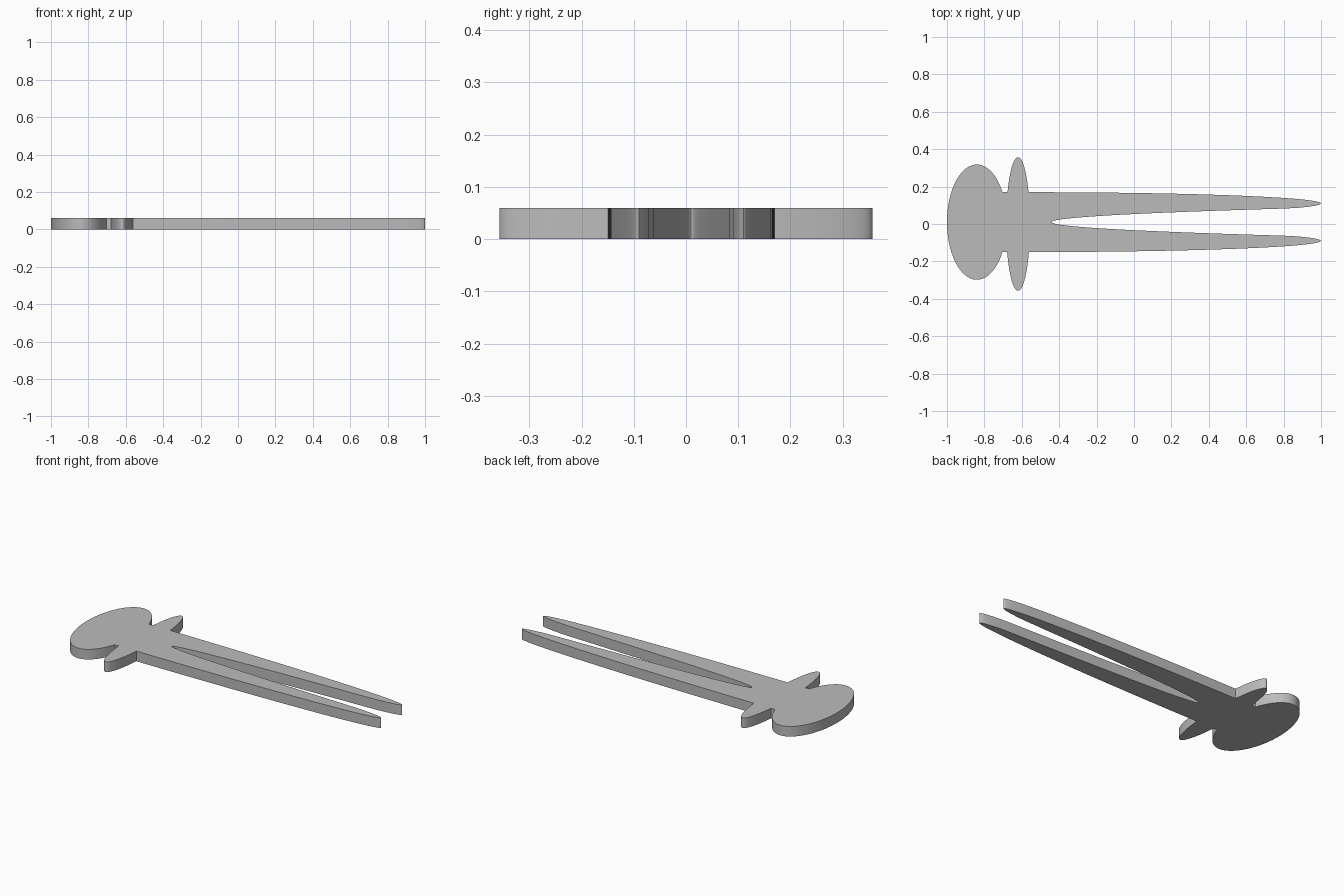
import bpy, bmesh
from math import sin, cos, asin, pi, sqrt

cube = bpy.data.objects.get("Cube")
if cube:
    bpy.data.objects.remove(cube, do_unlink=True)

THICK = 0.06
MID = 0.01       # centre line of the pin
HALF = 0.16      # half width of the body at the shoulders
SLOT = -0.44     # inner end of the slot
TIP = 0.1        # distance of each prong tip from the centre line


def arc(cx, cy, rx, ry, a, b, n):
    return [(cx + rx * cos(a + (b - a) * i / n), cy + ry * sin(a + (b - a) * i / n))
            for i in range(n + 1)]


def side_outline(s):
    """One side of the outline, from the head's end round to the slot."""
    edge = MID + s * HALF
    # Round head, down to the neck
    a = asin(HALF / 0.308)
    pts = arc(-0.84, MID, 0.16, s * 0.308, pi, a, 32)
    # Pointed crossbar
    a = asin(abs(edge) / 0.357)
    pts += arc(-0.62, 0, 0.064, s * 0.357, pi - a, a, 28)
    # Outer edge of the prong, easing into the tip
    pts += [(x, MID + s * y) for x, y in arc(-0.56, TIP, 1.56, HALF - TIP, pi / 2, 0, 28)]
    # Inner edge of the prong, back to the slot's end
    n = 36
    for i in range(1, n + 1):
        x = SLOT + (1 - SLOT) * (1 - i / n) ** 2 if i > 8 else 1 - 0.53 * (i / 8) ** 2
        y = 0.065 * sqrt(x - SLOT)
        if x > 0.8:
            y = TIP - (TIP - y) * sqrt(1 - ((x - 0.8) / 0.2) ** 2)
        pts.append((x, MID + s * y))
    return pts


# Full outline: one side, then the other in reverse without the shared ends
outline = side_outline(1) + side_outline(-1)[1:-1][::-1]

bm = bmesh.new()
base = bm.faces.new([bm.verts.new((x, y, 0)) for x, y in outline])
top = bmesh.ops.extrude_face_region(bm, geom=[base])
bmesh.ops.translate(bm, vec=(0, 0, THICK),
                    verts=[v for v in top["geom"] if isinstance(v, bmesh.types.BMVert)])
bmesh.ops.remove_doubles(bm, verts=bm.verts, dist=0.0001)
bmesh.ops.recalc_face_normals(bm, faces=bm.faces)
mesh = bpy.data.meshes.new("forked_pin")
bm.to_mesh(mesh)
bm.free()

pin = bpy.data.objects.new("forked_pin", mesh)
bpy.context.collection.objects.link(pin)

# Plain grey
grey = bpy.data.materials.new("grey")
grey.use_nodes = True
color = (0.5, 0.5, 0.5, 1)
grey.diffuse_color = color
grey.node_tree.nodes["Principled BSDF"].inputs["Base Color"].default_value = color
mesh.materials.append(grey)

bpy.ops.object.select_all(action="DESELECT")
pin.select_set(True)
bpy.context.view_layer.objects.active = pin
bpy.ops.object.shade_smooth_by_angle(angle=pi / 6)
